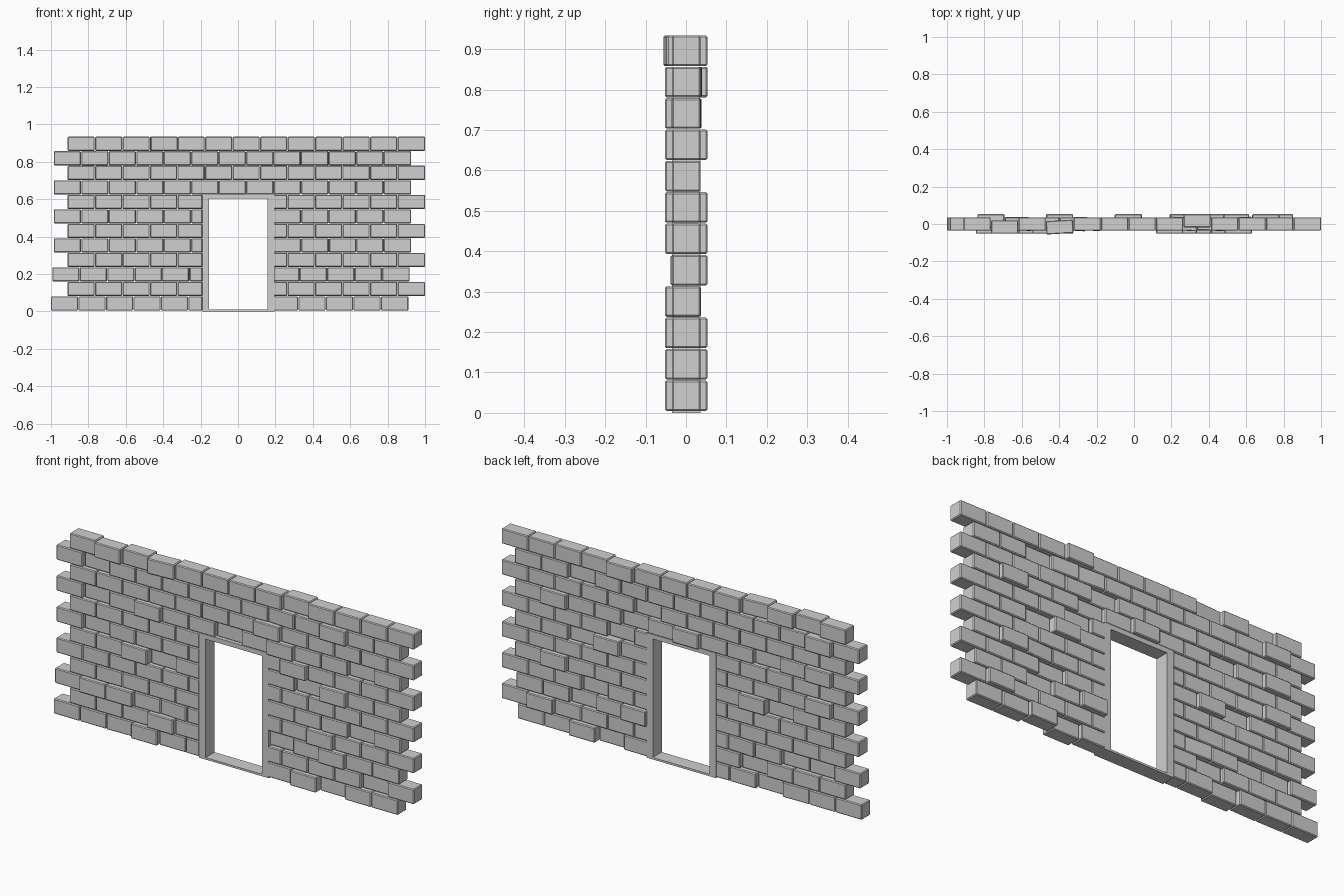
import bpy, bmesh, random
from mathutils import Matrix, Vector

cube = bpy.data.objects.get("Cube")
if cube:
    bpy.data.objects.remove(cube, do_unlink=True)

random.seed(7)

stone = bpy.data.materials.new("light_grey_stone")
stone.use_nodes = True
grey = (0.635, 0.63, 0.635, 1)
stone.diffuse_color = grey
stone.node_tree.nodes["Principled BSDF"].inputs["Base Color"].default_value = grey

PITCH, COURSE, GAP = 0.147, 0.0776, 0.002
FRONT, BACK = -0.035, 0.036
DOOR = 0.19
OUT = 0.017          # how far a loose brick sticks out


def add_box(bm, low, high, yaw=0.0):
    low, high = Vector(low), Vector(high)
    size = high - low
    matrix = (Matrix.Translation((low + high) / 2) @ Matrix.Rotation(yaw, 4, "Z")
              @ Matrix.Diagonal((*size, 1)))
    bmesh.ops.create_cube(bm, size=1, matrix=matrix)


def finish(bm, name, bevel=0):
    mesh = bpy.data.meshes.new(name)
    bm.to_mesh(mesh)
    bm.free()
    mesh.materials.append(stone)
    obj = bpy.data.objects.new(name, mesh)
    bpy.context.collection.objects.link(obj)
    if bevel:
        mod = obj.modifiers.new("worn_edges", "BEVEL")
        mod.width, mod.segments = bevel, 1


# Bricks known to stick out, as (course, brick): direction
loose = {(11, 1): -1, (11, 3): -1, (11, 8): 1, (10, 10): -1, (9, 7): -1,
         (8, 3): -1, (8, 6): 1, (8, 8): -1, (6, 10): -1, (5, 2): -1,
         (5, 3): 1, (2, 8): 1, (2, 10): -1}

# Brick courses in running bond, cut away around the doorway
for row in range(12):
    bm = bmesh.new()
    z0 = 0.005 + row * COURSE
    z1 = z0 + COURSE - GAP
    start = -0.911 if row % 2 else (-0.985 if row > 3 else -0.993)
    if row == 0:
        start = -1.0
    for i in range(13):
        x0 = start + i * PITCH
        x1 = x0 + PITCH - (GAP if i < 12 else 0)
        beside_door = row < 8 and x0 < DOOR and x1 > -DOOR
        push, yaw = 0, 0
        if (row, i) in loose:
            push = OUT * loose[row, i]
        elif row < 11 and 0 < i < 12 and not beside_door:
            chance = random.random()
            if chance < 0.14:
                push = random.choice((-OUT, OUT))
            elif chance < 0.24:
                yaw = random.uniform(-0.08, 0.08)
        if (row, i) == (11, 3):
            yaw = 0.06
        spans = [(x0, x1)]
        if beside_door:
            spans = [(x0, min(x1, -DOOR)), (max(x0, DOOR), x1)]
        for a, b in spans:
            if b - a > 0.01:
                add_box(bm, (a, FRONT + push, z0), (b, BACK + push, z1), yaw)
    finish(bm, f"brick_course_{row + 1}", 0.004)

# Door frame: two jambs, lintel and threshold
bm = bmesh.new()
left, right, head, top = 0.159, -0.155, 0.604, 0.627
add_box(bm, (-DOOR - 0.001, FRONT, 0), (right, BACK, top))
add_box(bm, (left, FRONT, 0), (DOOR + 0.004, BACK, top))
add_box(bm, (right, FRONT, head), (left, BACK, top))
add_box(bm, (right, FRONT, 0), (left, BACK, 0.01))
finish(bm, "door_frame")
